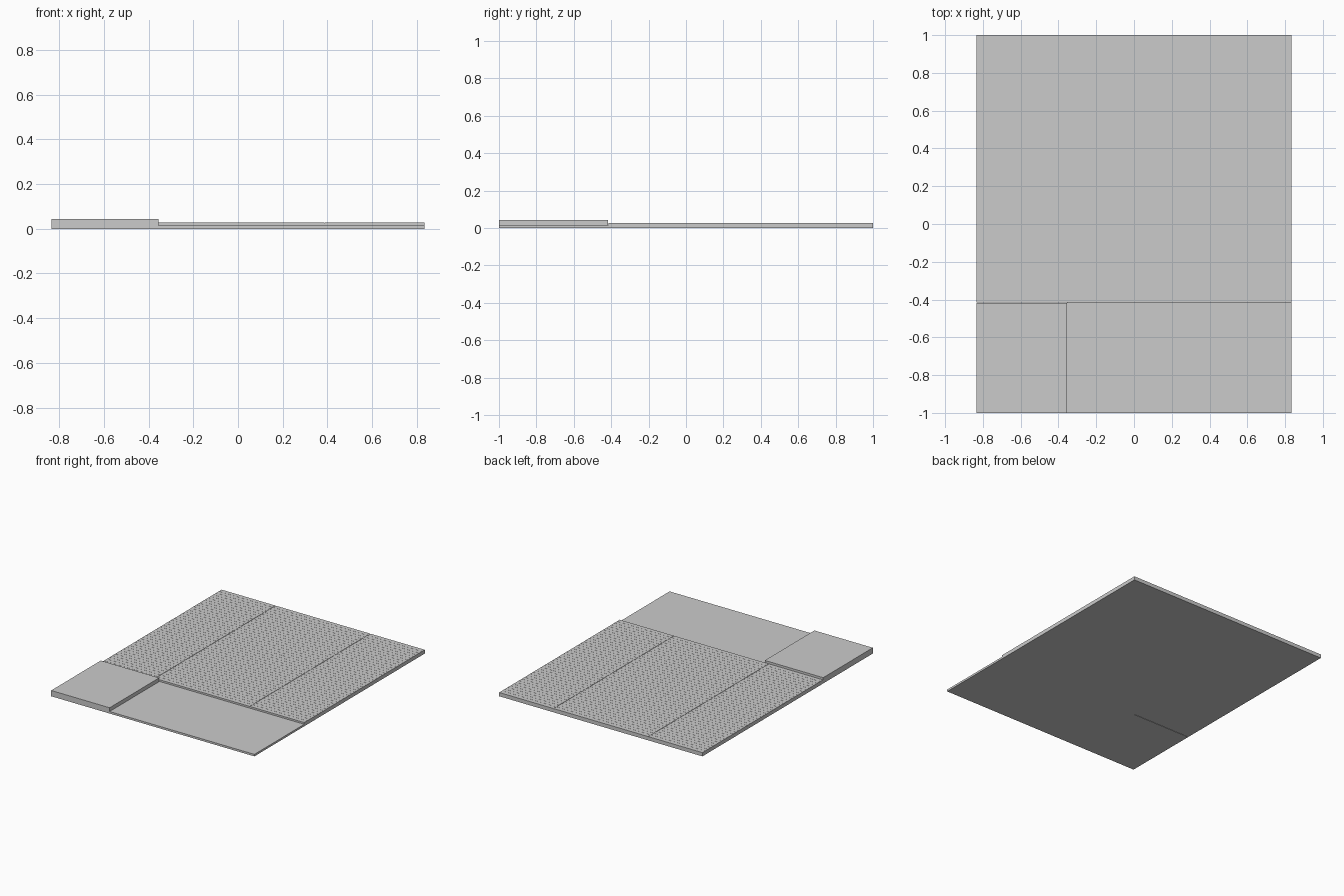
import bpy, bmesh

if "Cube" in bpy.data.objects:
    bpy.data.objects.remove(bpy.data.objects["Cube"])

W = 0.835            # half width
SEAM = -0.415        # front edge of the deck
TOP = 0.028          # deck height
GAP = 0.0012         # joint between boards
DEPTH = 0.002        # joint depth
ROWS = 43


def add_box(bm, x0, x1, y0, y1, z0, z1):
    verts = bmesh.ops.create_cube(bm, size=1)["verts"]
    for v in verts:
        v.co.x = x1 if v.co.x > 0 else x0
        v.co.y = y1 if v.co.y > 0 else y0
        v.co.z = z1 if v.co.z > 0 else z0


def make(name, boxes):
    bm = bmesh.new()
    for b in boxes:
        add_box(bm, *b)
    mesh = bpy.data.meshes.new(name)
    bm.to_mesh(mesh)
    bm.free()
    obj = bpy.data.objects.new(name, mesh)
    bpy.context.collection.objects.link(obj)
    return obj


# Low paved area and raised corner block
make("lower_slab", [(-0.355, W, -1, SEAM, 0, 0.015)])
make("corner_block", [(-W, -0.355, -1, SEAM - 0.003, 0, 0.043)])

# Deck body
make("deck_body", [(-W, W, SEAM, 1, 0, TOP - DEPTH)])

# Deck boards: three bays of narrow boards running left to right
pitch = (1 - SEAM) / ROWS
bays = [(-W, -0.393), (-0.389, 0.386), (0.390, W)]
boards = []
for x0, x1 in bays:
    for i in range(ROWS):
        y0 = SEAM + i * pitch + (GAP / 2 if i else 0)
        y1 = SEAM + (i + 1) * pitch - (GAP / 2 if i < ROWS - 1 else 0)
        boards.append((x0, x1, y0, y1, TOP - DEPTH, TOP))
make("deck_boards", boards)
